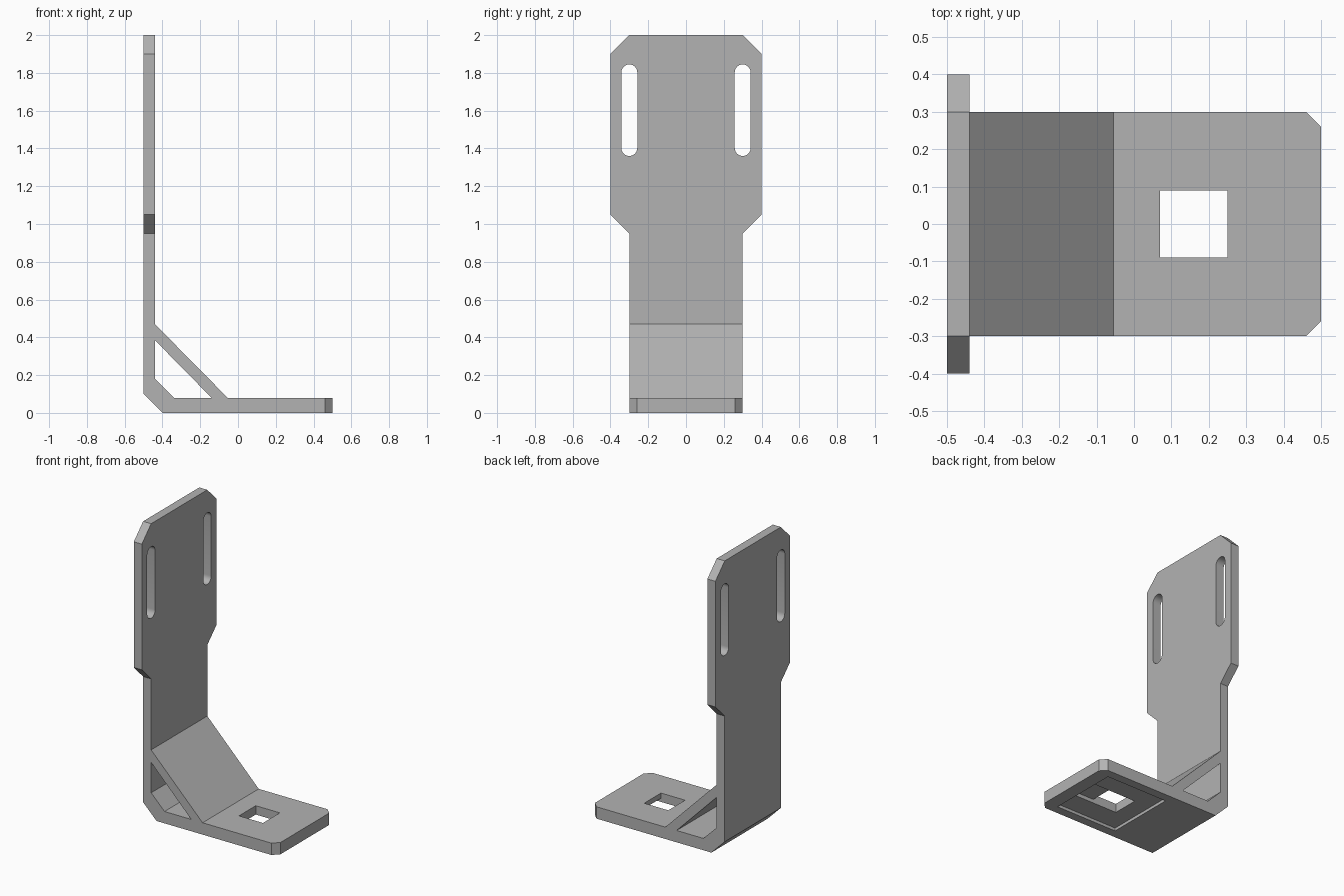
import bpy
import bmesh
from math import cos, sin, pi
from mathutils import Vector

cube = bpy.data.objects.get("Cube")
if cube:
    bpy.data.objects.remove(cube, do_unlink=True)

grey = bpy.data.materials.new("plain grey")
grey.use_nodes = True
GREY = (0.45, 0.45, 0.45, 1)
grey.diffuse_color = GREY
grey.node_tree.nodes["Principled BSDF"].inputs["Base Color"].default_value = GREY


def prism(name, outline, axis, low, high):
    """Extrude a 2D outline along an axis; the outline uses the other two axes in order."""
    bm = bmesh.new()

    def place(p):
        co = list(p)
        co.insert(axis, low)
        return bm.verts.new(co)

    face = bm.faces.new([place(p) for p in outline])
    out = bmesh.ops.extrude_face_region(bm, geom=[face])
    shift = Vector((0, 0, 0))
    shift[axis] = high - low
    moved = [g for g in out["geom"] if isinstance(g, bmesh.types.BMVert)]
    bmesh.ops.translate(bm, verts=moved, vec=shift)
    bmesh.ops.recalc_face_normals(bm, faces=bm.faces)
    mesh = bpy.data.meshes.new(name)
    bm.to_mesh(mesh)
    bm.free()
    mesh.materials.append(grey)
    obj = bpy.data.objects.new(name, mesh)
    bpy.context.collection.objects.link(obj)
    return obj


def rect(x0, x1, y0, y1):
    return [(x0, y0), (x1, y0), (x1, y1), (x0, y1)]


def mirrored(half):
    """Close a half outline of (offset, along) points across offset = 0."""
    return half + [(-a, b) for a, b in reversed(half)]


def combine(target, tool, operation):
    mod = target.modifiers.new("cut", "BOOLEAN")
    mod.operation = operation
    mod.solver = "EXACT"
    mod.object = tool
    bpy.context.view_layer.objects.active = target
    bpy.ops.object.modifier_apply(modifier=mod.name)
    bpy.data.objects.remove(tool, do_unlink=True)


# Side profile: upright, foot and diagonal brace
bracket = prism("angle_bracket", [
    (-0.5, 2), (-0.44, 2), (-0.44, 0.47), (-0.055, 0.08),
    (0.5, 0.08), (0.5, 0), (-0.4, 0), (-0.5, 0.1)], 1, -0.5, 0.5)

# Upright outline: narrow stem and wide head with clipped corners
upright = mirrored([(0.3, -0.2), (0.3, 0.95), (0.4, 1.05), (0.4, 1.9), (0.3, 2), ])
combine(bracket, prism("upright_outline", upright, 0, -1, 1), "INTERSECT")

# Clipped front corners of the foot
foot = mirrored([(0.6, -1), (0.6, 0.2), (0.3, 0.46), (0.26, 0.5)])
foot[1] = (0.6, 0.16)
foot[-2] = (-0.6, 0.16)
combine(bracket, prism("foot_outline", [(b, a) for a, b in foot], 2, -1, 3), "INTERSECT")

# Opening behind the brace
window = [(-0.44, 0.385), (-0.44, 0.18), (-0.34, 0.08), (-0.14, 0.08)]
combine(bracket, prism("brace_window", window, 1, -1, 1), "DIFFERENCE")

# Rounded mounting slots in the head
R, STEPS = 0.042, 12
for side in (-1, 1):
    slot = []
    for centre, start in ((1.803, 0), (1.402, pi)):
        for i in range(STEPS + 1):
            a = start + pi * i / STEPS
            slot.append((side * 0.3 + R * cos(a), centre + R * sin(a)))
    combine(bracket, prism("mounting_slot", slot, 0, -1, 0), "DIFFERENCE")

# Underside pocket, groove and square through hole
for name, area, depth in (
        ("pocket", rect(-0.05, 0.41, -0.24, 0.24), 0.02),
        ("groove", rect(0.07, 0.41, -0.09, 0.09), 0.045),
        ("square_hole", rect(0.07, 0.25, -0.09, 0.09), 0.2)):
    combine(bracket, prism(name, area, 2, -0.1, depth), "DIFFERENCE")

# Smooth slot ends, crisp edges elsewhere
bpy.ops.object.select_all(action="DESELECT")
bracket.select_set(True)
bpy.context.view_layer.objects.active = bracket
bpy.ops.object.shade_smooth_by_angle()
